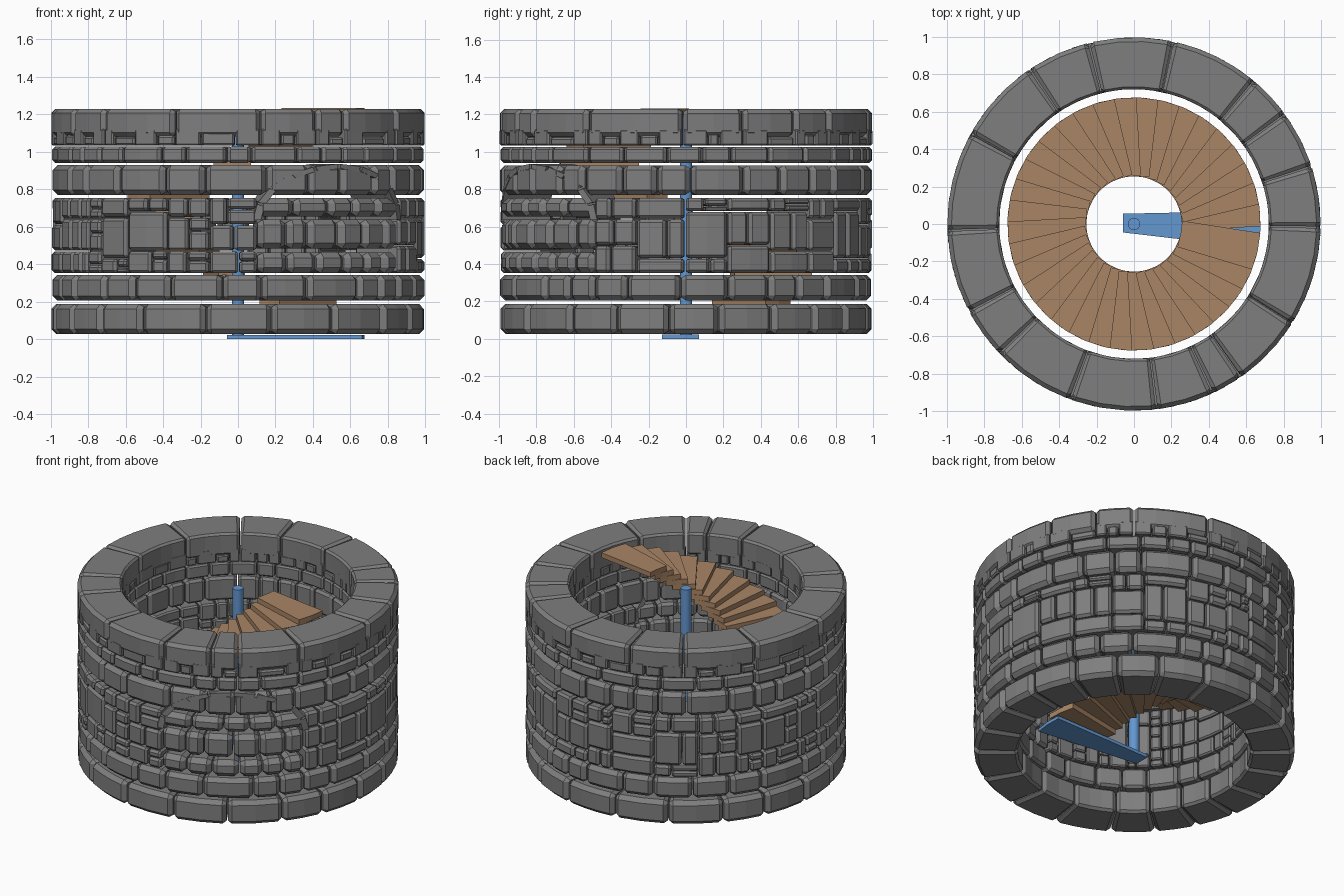
import bpy, bmesh, math, random
from math import sin, cos, radians

if "Cube" in bpy.data.objects:
    bpy.data.objects.remove(bpy.data.objects["Cube"])

random.seed(4)


def material(name, rgb):
    m = bpy.data.materials.new(name)
    m.diffuse_color = (*rgb, 1)
    m.use_nodes = True
    m.node_tree.nodes["Principled BSDF"].inputs["Base Color"].default_value = m.diffuse_color
    return m


STONE = material("grey stone", (0.21, 0.21, 0.21))
WOOD = material("brown wood", (0.40, 0.235, 0.13))
BLUE = material("blue metal", (0.125, 0.31, 0.63))


def finish(bm, name, mat):
    bmesh.ops.recalc_face_normals(bm, faces=bm.faces[:])
    me = bpy.data.meshes.new(name)
    bm.to_mesh(me)
    bm.free()
    me.materials.append(mat)
    ob = bpy.data.objects.new(name, me)
    bpy.context.collection.objects.link(ob)
    return ob


def loft(bm, rings):
    """Skin a list of equal vertex loops and cap both ends."""
    loops = [[bm.verts.new(p) for p in ring] for ring in rings]
    n = len(loops[0])
    for a, b in zip(loops, loops[1:]):
        for i in range(n):
            j = (i + 1) % n
            bm.faces.new((a[i], a[j], b[j], b[i]))
    bm.faces.new(loops[0])
    bm.faces.new(loops[-1])


def section(r0, r1, z0, z1, co, ci):
    """Chamfered block cross-section in (radius, z)."""
    return [(r0 + ci, z0), (r1 - co, z0), (r1, z0 + co), (r1, z1 - co),
            (r1 - co, z1), (r0 + ci, z1), (r0, z1 - ci), (r0, z0 + ci)]


def block(bm, a0, a1, z0, z1, r0=0.72, r1=0.993, c=0.026):
    """One curved stone with chamfered edges; angles in degrees."""
    c = min(c, (z1 - z0) * 0.3, radians(a1 - a0) * 0.25)
    ci = c * 0.6
    a0, a1 = a0 + 0.25, a1 - 0.25
    da = math.degrees(c)
    full = section(r0, r1, z0, z1, c, ci)
    small = section(r0 + ci, r1 - c, z0 + ci, z1 - ci, c * 0.4, ci * 0.4)
    n = max(1, round((a1 - a0 - 2 * da) / 7))
    angs = [a0 + da + (a1 - a0 - 2 * da) * i / n for i in range(n + 1)]
    stations = [(a0, small)] + [(a, full) for a in angs] + [(a1, small)]
    loft(bm, [[(r * cos(radians(a)), r * sin(radians(a)), z) for r, z in s]
              for a, s in stations])


def joints(lo, hi, wmin, wmax):
    """Random joint angles between lo and hi."""
    ws = []
    while sum(ws) < hi - lo:
        ws.append(random.uniform(wmin, wmax))
    k = (hi - lo) / sum(ws)
    out = [lo]
    for w in ws:
        out.append(out[-1] + w * k)
    return out


def row(bm, angs, z0, z1, jitter=0.005, **kw):
    for a, b in zip(angs, angs[1:]):
        block(bm, a, b, z0, z1, r1=0.996 - random.uniform(0, jitter), **kw)


# Plain courses that run right round
for name, z0, z1, w in (("base_course", 0.027, 0.187, (15, 22)),
                        ("second_course", 0.205, 0.342, (9, 20)),
                        ("upper_course", 0.77, 0.928, (9, 20))):
    bm = bmesh.new()
    off = random.uniform(-10, 10)
    row(bm, joints(off, off + 360, *w), z0, z1)
    finish(bm, name, STONE)

# Middle band: irregular stones outside the blocked-up doorway
DOOR0, DOOR1 = -84, -30
bm = bmesh.new()
angs = joints(DOOR1, DOOR0 + 360, 10, 17)
for a, b in zip(angs, angs[1:]):
    lo = random.choice((0.43, 0.47, 0.47, 0.50))
    hi = random.choice((0.61, 0.64, 0.65, 0.68))
    for z0, z1 in ((0.35, lo), (lo, hi), (hi, 0.755)):
        k = random.random()
        r1 = 0.996 - random.uniform(0, 0.008)
        m = a + (b - a) * random.uniform(0.35, 0.65)
        if k < 0.45:
            block(bm, a, b, z0 + .003, z1 - .003, r1=r1, c=0.016)
        elif k < 0.8:
            block(bm, a, m, z0 + .003, z1 - .003, r1=r1, c=0.016)
            block(bm, m, b, z0 + .003, z1 - .003, r1=r1, c=0.016)
        else:
            zm = z0 + (z1 - z0) * random.uniform(0.35, 0.65)
            block(bm, a, m, z0 + .003, z1 - .003, r1=r1, c=0.014)
            block(bm, m, b, z0 + .003, zm - .002, r1=r1, c=0.014)
            block(bm, m, b, zm + .002, z1 - .003, r1=r1, c=0.014)
finish(bm, "middle_irregular_stones", STONE)

# Blocked-up doorway: regular rows under an arch
bm = bmesh.new()
for z0, z1 in ((0.352, 0.462), (0.482, 0.638), (0.655, 0.752)):
    row(bm, joints(DOOR0, DOOR1, 8, 13), z0, z1, c=0.03)
finish(bm, "doorway_infill", STONE)

# Thin arch stones over the doorway
bm = bmesh.new()
mid, half = (DOOR0 + DOOR1) / 2, (DOOR1 - DOOR0) / 2


def arch_pt(t, s):
    return mid - half * s * cos(t), 0.63 + 0.29 * s * sin(t)


N = 10
for i in range(N):
    t0, t1 = math.pi * (i + 0.06) / N, math.pi * (i + 0.94) / N
    corners = [arch_pt(t0, 0.96), arch_pt(t0, 1.05), arch_pt(t1, 1.05), arch_pt(t1, 0.96)]
    loft(bm, [[(r * cos(radians(a)), r * sin(radians(a)), z) for a, z in corners]
              for r in (0.73, 0.992)])
finish(bm, "door_arch", STONE)

# Top band: small stones below, big coping stones notched over them
top = [-1, 18, 36, 50, 78, 104, 124, 151, 182, 208, 224, 250, 277, 295, 305, 328, 359]
bm = bmesh.new()
row(bm, joints(5, 365, 7, 15), 0.94, 1.027, c=0.016)
finish(bm, "coping_bed_stones", STONE)
bm = bmesh.new()
for a, b in zip(top, top[1:]):
    block(bm, a, b, 1.08, 1.228, r1=0.996, c=0.022)
    pieces = joints(a, b, 5, 12)
    for i, (p, q) in enumerate(zip(pieces, pieces[1:])):
        # lower part of each coping stone alternates with small wedged-in stones
        if i % 2:
            block(bm, p, q, 1.033, random.uniform(1.075, 1.11), r1=0.990, c=0.01)
        else:
            block(bm, p, q, 1.033, 1.12, r1=0.996, c=0.008)
finish(bm, "coping_stones", STONE)


# Spiral stair treads, rising anticlockwise
def tread(bm, ang, z0, z1, r_in):
    def width(x):
        t = (x + 0.06) / 0.735
        return -0.045 - 0.085 * t, 0.055 + 0.015 * t
    lo0, hi0 = width(r_in)
    lo1, hi1 = width(0.67)
    outline = [(r_in, lo0), (0.662, lo1), (0.675, (lo1 + hi1) / 2), (0.672, hi1), (r_in, hi0)]
    if r_in > 0:
        outline.append((r_in + 0.004, 0))
    c, s = cos(radians(ang)), sin(radians(ang))
    loft(bm, [[(x * c - y * s, x * s + y * c, z) for x, y in outline] for z in (z0, z1)])


STEPS = 36
bm = bmesh.new()
for i in range(1, STEPS):
    z = 1.232 * (i + 1) / STEPS
    tread(bm, 360 * i / STEPS, z - 0.034, z, 0.25)
finish(bm, "spiral_treads", WOOD)

bm = bmesh.new()
tread(bm, 0, 0.0, 0.022, -0.06)
finish(bm, "bottom_step", BLUE)

# Central pole
bpy.ops.mesh.primitive_cylinder_add(vertices=24, radius=0.033, depth=1.18, location=(0, 0, 0.60))
pole = bpy.context.object
pole.name = "central_pole"
pole.data.materials.append(BLUE)
bpy.ops.object.shade_smooth_by_angle()
